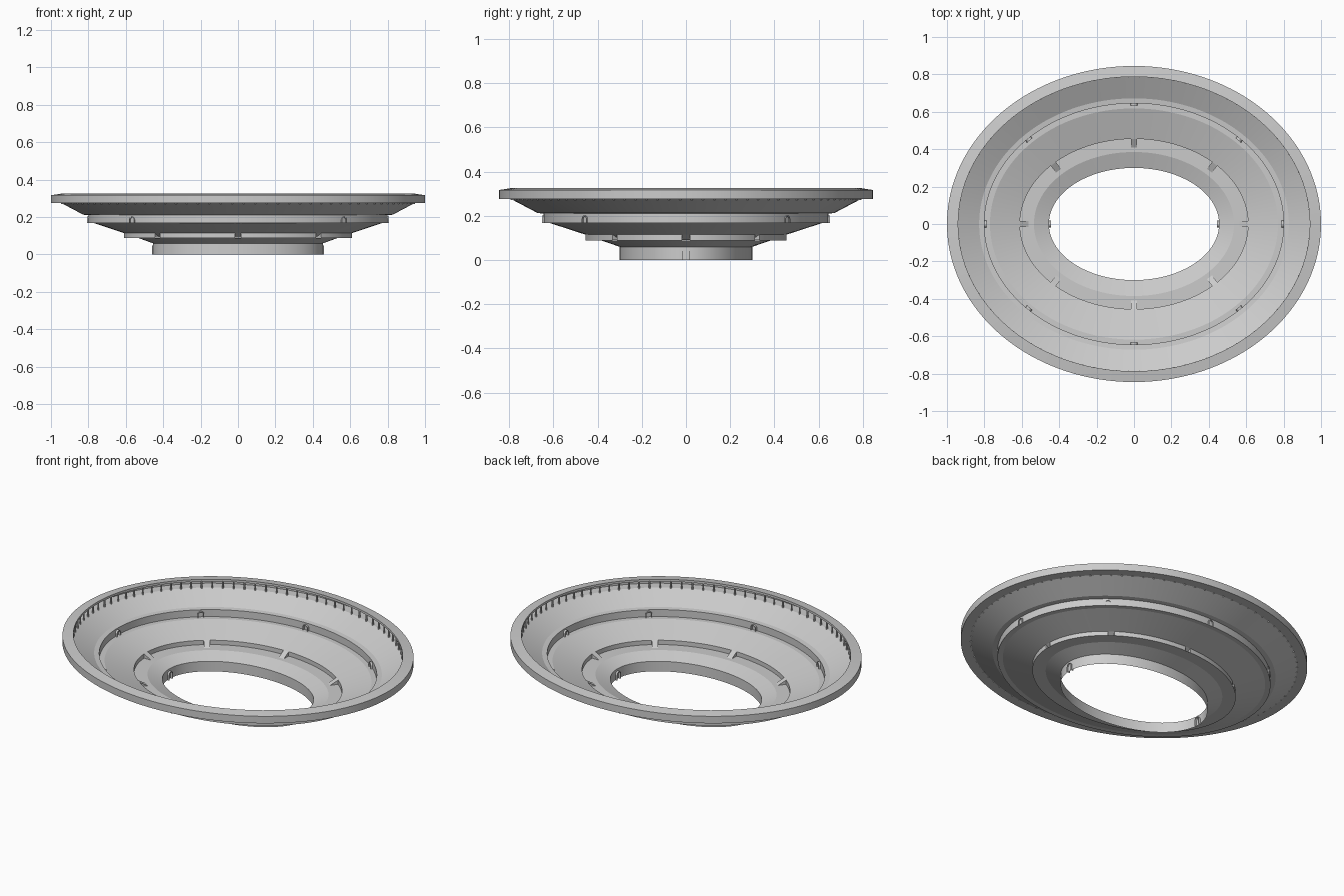
import bpy, bmesh
from math import sin, cos, pi, sqrt, atan2
from mathutils import Vector, Matrix

if "Cube" in bpy.data.objects:
    bpy.data.objects.remove(bpy.data.objects["Cube"])

ENTRIES = [k * pi / 4 for k in range(8)]
RAMP_W = 0.034


def pt(a, b, z, t):
    return Vector((a * cos(t), b * sin(t), z))


def speed(a, b, t):
    return sqrt((a * sin(t)) ** 2 + (b * cos(t)) ** 2)


def finish(name, bm, smooth=True):
    me = bpy.data.meshes.new(name)
    bm.to_mesh(me)
    bm.free()
    ob = bpy.data.objects.new(name, me)
    bpy.context.collection.objects.link(ob)
    if smooth:
        bpy.ops.object.select_all(action='DESELECT')
        ob.select_set(True)
        bpy.context.view_layer.objects.active = ob
        bpy.ops.object.shade_smooth_by_angle(angle=0.2)
    return ob


def ring(name, profile, gaps=False):
    """Sweep a profile of (x radius, y radius, z) around an ellipse."""
    ts = [(i + 0.5) * 2 * pi / 144 for i in range(144)]
    if gaps:
        a, b, _ = profile[0]
        for e in ENTRIES:
            d = RAMP_W / 2 / speed(a, b, e)
            near = lambda t: abs((t - e + pi) % (2 * pi) - pi) < d + 0.004
            ts = [t for t in ts if not near(t)] + [(e - d) % (2 * pi), (e + d) % (2 * pi)]
        ts.sort()
    bm = bmesh.new()
    cols = [[bm.verts.new(pt(*p, t)) for p in profile] for t in ts]
    n = len(ts)
    for i in range(n):
        t1, t2 = ts[i], ts[(i + 1) % n] + (2 * pi if i == n - 1 else 0)
        mid = (t1 + t2) / 2
        if gaps and any(abs((mid - e + pi) % (2 * pi) - pi) < 0.003 for e in ENTRIES):
            continue
        c, d = cols[i], cols[(i + 1) % n]
        for j in range(len(profile) - 1):
            bm.faces.new((d[j], c[j], c[j + 1], d[j + 1]))
    return finish(name, bm)


def frame_at(a, b, z, t):
    """Local axes on the ellipse: x along the wall, y outward, z up."""
    y = Vector((cos(t) / a, sin(t) / b, 0)).normalized()
    m = Matrix.Rotation(atan2(y.y, y.x) - pi / 2, 4, 'Z')
    return Matrix.Translation(pt(a, b, z, t)) @ m


def arches(name, a, b, z, h, angles):
    """Slim arched door surrounds set on a wall."""
    r, th, dep = 0.018, 0.005, 0.012
    bm = bmesh.new()
    for t in angles:
        m = frame_at(a, b, z, t)

        def outline(rad):
            arc = [(rad * cos(k * pi / 8), h - r + rad * sin(k * pi / 8)) for k in range(9)]
            return [(rad, 0)] + arc + [(-rad, 0)]
        rows = []
        for (x1, z1), (x2, z2) in zip(outline(r), outline(r - th)):
            rows.append([bm.verts.new(m @ Vector(c)) for c in
                         ((x1, -dep, z1), (x1, dep / 2, z1), (x2, dep / 2, z2), (x2, -dep, z2))])
        for p, q in zip(rows, rows[1:]):
            for j in range(4):
                k = (j + 1) % 4
                bm.faces.new((p[j], p[k], q[k], q[j]))
    bmesh.ops.recalc_face_normals(bm, faces=bm.faces)
    return finish(name, bm, False)


# Stepped bowl: arena wall, seating slopes and walkways
ring("arena_wall", [(.455, .30, 0), (.455, .30, .06)])
ring("lower_seating", [(.455, .30, .06), (.535, .385, .089), (.61, .455, .089)])
ring("lower_terrace_wall", [(.61, .455, .089), (.61, .455, .115)], gaps=True)
ring("middle_seating", [(.61, .455, .115), (.77, .618, .168), (.80, .645, .168)])
ring("upper_terrace_wall", [(.80, .645, .168), (.80, .645, .21)])
ring("upper_seating", [(.80, .645, .21), (.828, .672, .213), (.945, .79, .275)])

# Covered gallery: floor, outer wall, roof and inner lip
ring("gallery_shell", [(.945, .79, .275), (1, .845, .275), (1, .845, .317),
                       (.94, .787, .326), (.94, .787, .313)])

# Gallery columns
bm = bmesh.new()
N = 96
for i in range(N):
    m = frame_at(.943, .79, .293, (i + .5) * 2 * pi / N)
    bmesh.ops.create_cone(bm, cap_ends=True, segments=8, radius1=.005, radius2=.005,
                          depth=.044, matrix=m)
finish("gallery_columns", bm)

# Stair ramps through the lower terrace wall
bm = bmesh.new()
for t in ENTRIES:
    m = frame_at(.61, .455, 0, t)
    w = RAMP_W / 2
    l, r = [[bm.verts.new(m @ Vector(c)) for c in
             ((x, -.046, .0895), (x, 0, .115), (x, 0, .0895))] for x in (-w, w)]
    bm.faces.new((l[0], r[0], r[1], l[1]))
    bm.faces.new(l)
    bm.faces.new(r[::-1])
finish("stair_ramps", bm, False)

# Arched doorways
arches("upper_doorways", .80, .645, .168, .034, ENTRIES)
arches("arena_doorways", .455, .30, 0, .048, [0, pi])
